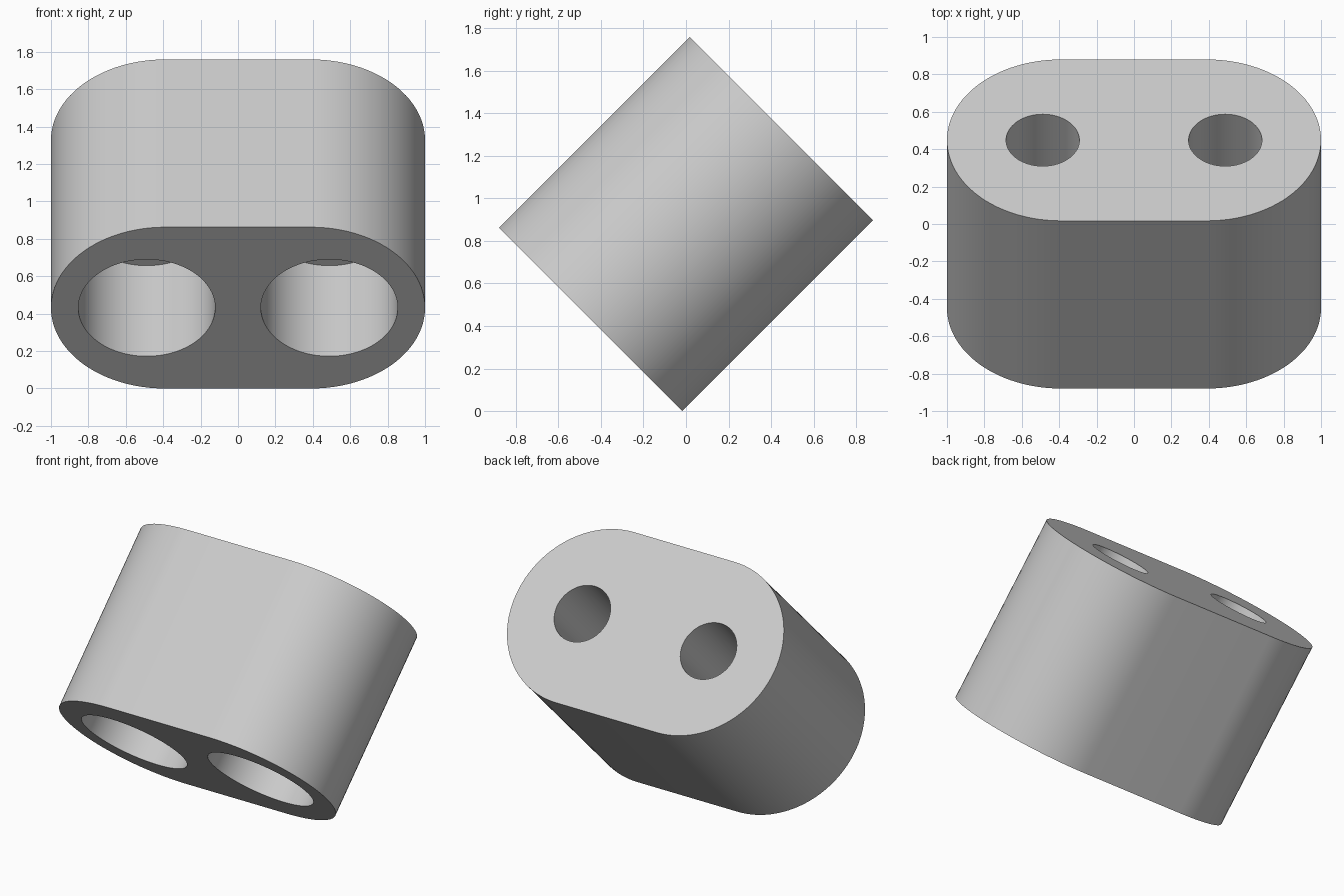
import bpy, bmesh
from math import pi, cos, sin, sqrt
from mathutils import Matrix, Vector

cube = bpy.data.objects.get("Cube")
if cube:
    bpy.data.objects.remove(cube, do_unlink=True)

LENGTH, RADIUS, STRAIGHT = 1.268, 0.61, 0.39   # oblong block
HOLE_X, BIG, SMALL, DEPTH = 0.488, 0.366, 0.196, 0.685   # stepped bores
SEGMENTS = 96

grey = bpy.data.materials.new("light grey")
grey.use_nodes = True
colour = (0.6, 0.6, 0.6, 1)
grey.diffuse_color = colour
grey.node_tree.nodes["Principled BSDF"].inputs["Base Color"].default_value = colour


def make_object(name, bm):
    bmesh.ops.recalc_face_normals(bm, faces=bm.faces)
    mesh = bpy.data.meshes.new(name)
    bm.to_mesh(mesh)
    bm.free()
    mesh.materials.append(grey)
    obj = bpy.data.objects.new(name, mesh)
    bpy.context.collection.objects.link(obj)
    return obj


# Oblong block: rounded outline extruded along its axis
bm = bmesh.new()
half = SEGMENTS // 2
outline = []
for side, start in ((1, -pi / 2), (-1, pi / 2)):
    for i in range(half + 1):
        a = start + pi * i / half
        outline.append(bm.verts.new((side * STRAIGHT + RADIUS * cos(a), RADIUS * sin(a), 0)))
face = bm.faces.new(outline)
extruded = bmesh.ops.extrude_face_region(bm, geom=[face], use_keep_orig=True)
top = [v for v in extruded["geom"] if isinstance(v, bmesh.types.BMVert)]
bmesh.ops.translate(bm, verts=top, vec=(0, 0, LENGTH))
block = make_object("twin_bore_block", bm)


# Stepped bores: wide at the front end, narrow at the back end
def bore_cutter(name, x):
    bm = bmesh.new()
    profile = ((0, -0.1), (BIG, -0.1), (BIG, DEPTH), (SMALL, DEPTH),
               (SMALL, LENGTH + 0.1), (0, LENGTH + 0.1))
    verts = [bm.verts.new((x + r, 0, z)) for r, z in profile]
    edges = [bm.edges.new(pair) for pair in zip(verts, verts[1:])]
    bmesh.ops.spin(bm, geom=verts + edges, cent=(x, 0, 0), axis=(0, 0, 1),
                   angle=2 * pi, steps=SEGMENTS)
    bmesh.ops.remove_doubles(bm, verts=bm.verts, dist=1e-4)
    cutter = make_object(name, bm)
    cutter.hide_render = True
    return cutter


bpy.context.view_layer.objects.active = block
for name, x in (("left_bore_cutter", HOLE_X), ("right_bore_cutter", -HOLE_X)):
    cutter = bore_cutter(name, x)
    cut = block.modifiers.new(name, "BOOLEAN")
    cut.operation = "DIFFERENCE"
    cut.solver = "EXACT"
    cut.object = cutter
    bpy.ops.object.modifier_apply(modifier=name)
    bpy.data.objects.remove(cutter, do_unlink=True)

# Tilt the block so it rests on its lower front edge
height = (LENGTH + 2 * RADIUS) / sqrt(2)
block.data.transform(Matrix.Translation(Vector((0, 0, height / 2)))
                     @ Matrix.Rotation(-pi / 4, 4, "X")
                     @ Matrix.Translation(Vector((0, 0, -LENGTH / 2))))

# Smooth walls with crisp rims
bpy.ops.object.select_all(action="DESELECT")
block.select_set(True)
bpy.ops.object.shade_smooth_by_angle(angle=pi / 6)
